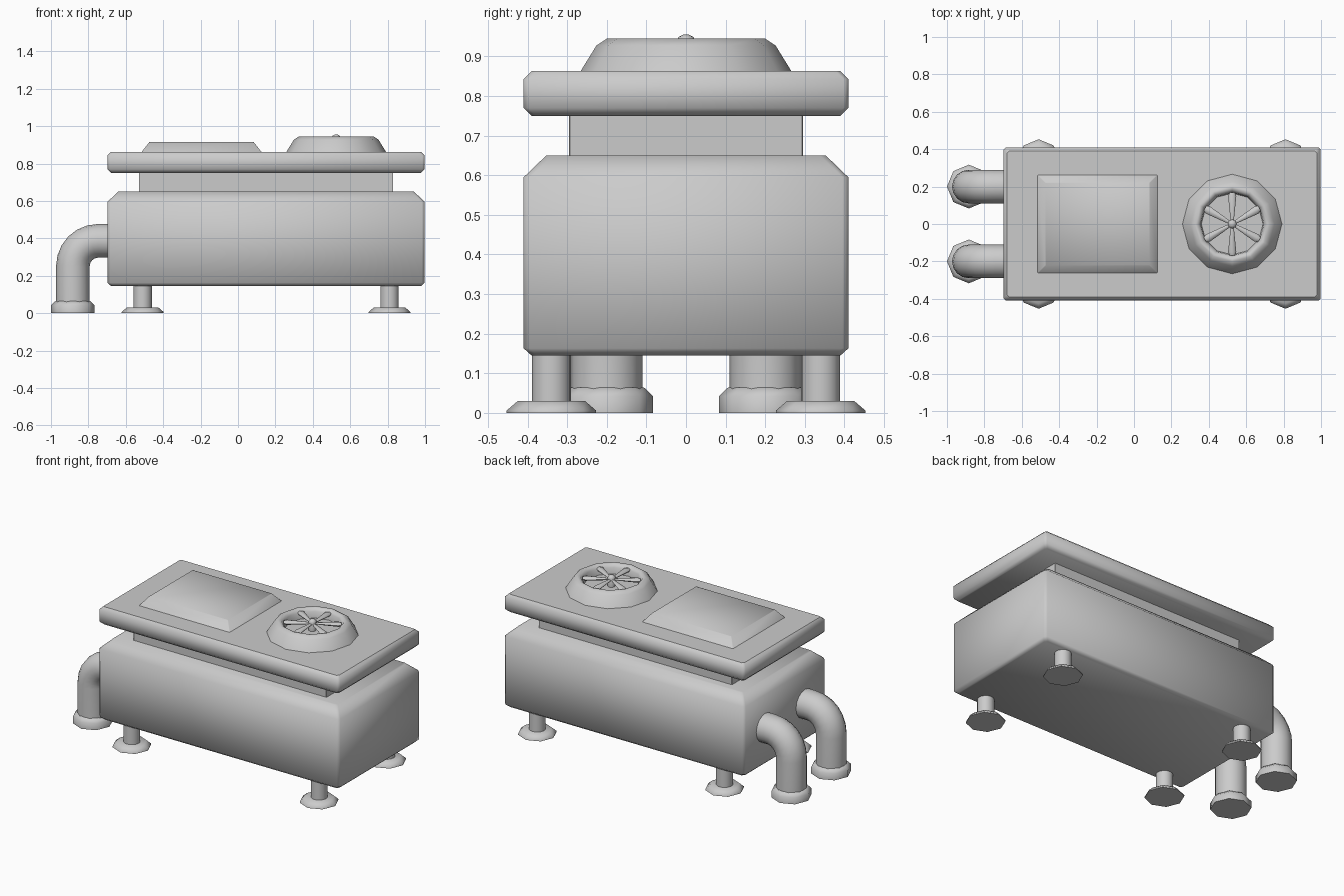
import bpy, bmesh, math
from mathutils import Vector, Matrix

old = bpy.data.objects.get("Cube")
if old:
    bpy.data.objects.remove(old, do_unlink=True)

grey = bpy.data.materials.new("plain grey")
grey.use_nodes = True
GREY = (0.6, 0.6, 0.6, 1)
grey.diffuse_color = GREY
grey.node_tree.nodes["Principled BSDF"].inputs["Base Color"].default_value = GREY


def loft(name, rings, angle=60, flat_top=False, caps=True):
    """Skin a list of equal-length point rings into a capped solid."""
    bm = bmesh.new()
    rows = [[bm.verts.new(p) for p in ring] for ring in rings]
    for a, b in zip(rows, rows[1:]):
        for i in range(len(a)):
            j = (i + 1) % len(a)
            bm.faces.new((a[i], a[j], b[j], b[i]))
    if caps:
        bm.faces.new(rows[0][::-1])
        top = bm.faces.new(rows[-1])
    bmesh.ops.recalc_face_normals(bm, faces=bm.faces)
    me = bpy.data.meshes.new(name)
    for f in bm.faces:
        f.smooth = True
    for e in bm.edges:
        e.smooth = e.calc_face_angle(0) < math.radians(angle)
    if flat_top:
        for e in top.edges:
            e.smooth = False
    bm.to_mesh(me)
    bm.free()
    me.materials.append(grey)
    ob = bpy.data.objects.new(name, me)
    bpy.context.collection.objects.link(ob)
    return ob


def rect(cx, hx, hy, z, c):
    """Rectangle ring with corners cut by c."""
    pts = []
    for sx, sy in ((1, 1), (-1, 1), (-1, -1), (1, -1)):
        a = (cx + sx * (hx - c), sy * hy, z)
        b = (cx + sx * hx, sy * (hy - c), z)
        pts += [b, a] if sx * sy > 0 else [a, b]
    return pts


def circle(x, y, r, z, n):
    return [(x + r * math.cos(math.tau * i / n),
             y + r * math.sin(math.tau * i / n), z) for i in range(n)]


def turned(name, x, y, profile, n, angle=60, **kw):
    return loft(name, [circle(x, y, r, z, n) for r, z in profile], angle, **kw)


def block(name, cx, hx, hy, layers, c, **kw):
    """Stack of rectangles, each (inset, z)."""
    return loft(name, [rect(cx, hx - i, hy - i, z, c) for i, z in layers], **kw)


# Main casing, neck and lid
CX = 0.15
block("casing", CX, 0.848, 0.41,
      [(0.02, 0.145), (0, 0.163), (0, 0.595), (0.057, 0.65)], 0.015)
block("neck", CX, 0.68, 0.295, [(0, 0.64), (0, 0.76)], 0.002, angle=40)
block("lid", CX, 0.848, 0.41,
      [(0.02, 0.75), (0, 0.77), (0, 0.843), (0.02, 0.863)], 0.012, flat_top=True)

# Raised panel with sloping sides
block("raised_panel", -0.195, 0.322, 0.265, [(0, 0.86), (0.043, 0.915)], 0.003)

# Fan housing with a sunken well
FX = 0.525
turned("fan_housing", FX, 0,
       [(0.268, 0.86), (0.226, 0.928), (0.2, 0.945), (0.184, 0.943),
        (0.17, 0.925), (0.165, 0.885)], 12, 75)

# Fan spokes, widening outward, and the hub
for k in range(6):
    ang = math.radians(30 + 60 * k)
    turn = Matrix.Translation((FX, 0, 0.928)) @ Matrix.Rotation(ang, 4, 'Z')
    rings = []
    for r, w in ((0.01, 0.008), (0.15, 0.022), (0.168, 0.014)):
        rings.append([turn @ Vector((r, w * math.cos(math.tau * i / 8),
                                     0.6 * w * math.sin(math.tau * i / 8)))
                      for i in range(8)])
    loft(f"fan_spoke_{k + 1}", rings)
turned("fan_hub", FX, 0, [(0.022, 0.885), (0.024, 0.94), (0.018, 0.95), (0.008, 0.955)], 8)

# Four legs with flared feet
for side, y in (("left", -0.34), ("right", 0.34)):
    for end, x in (("near", -0.51), ("far", 0.81)):
        tag = f"{end}_{'front' if y < 0 else 'back'}"
        turned(f"foot_{tag}", x, y, [(0.113, 0), (0.113, 0.006), (0.085, 0.03)], 8, 75)
        turned(f"leg_{tag}", x, y, [(0.049, 0.02), (0.049, 0.16)], 16)

# Two elbow pipes with floor collars
PX, R, PR = -0.883, 0.135, 0.09
for tag, y in (("front", -0.2), ("back", 0.2)):
    path = [(PX, 0.04, 0)]
    for k in range(7):
        t = math.radians(15 * k)
        path.append((PX + R - R * math.cos(t), 0.25 + 0.137 * math.sin(t), t))
    path.append((-0.66, 0.387, math.pi / 2))
    rings = []
    for x, z, t in path:
        rings.append([(x + PR * math.cos(a) * math.cos(t), y + PR * math.sin(a),
                       z - PR * math.cos(a) * math.sin(t))
                      for a in (math.tau * i / 16 for i in range(16))])
    loft(f"pipe_{tag}", rings)
    turned(f"pipe_collar_{tag}", PX, y, [(0.117, 0), (0.117, 0.042), (0.094, 0.064)], 8, 75)
